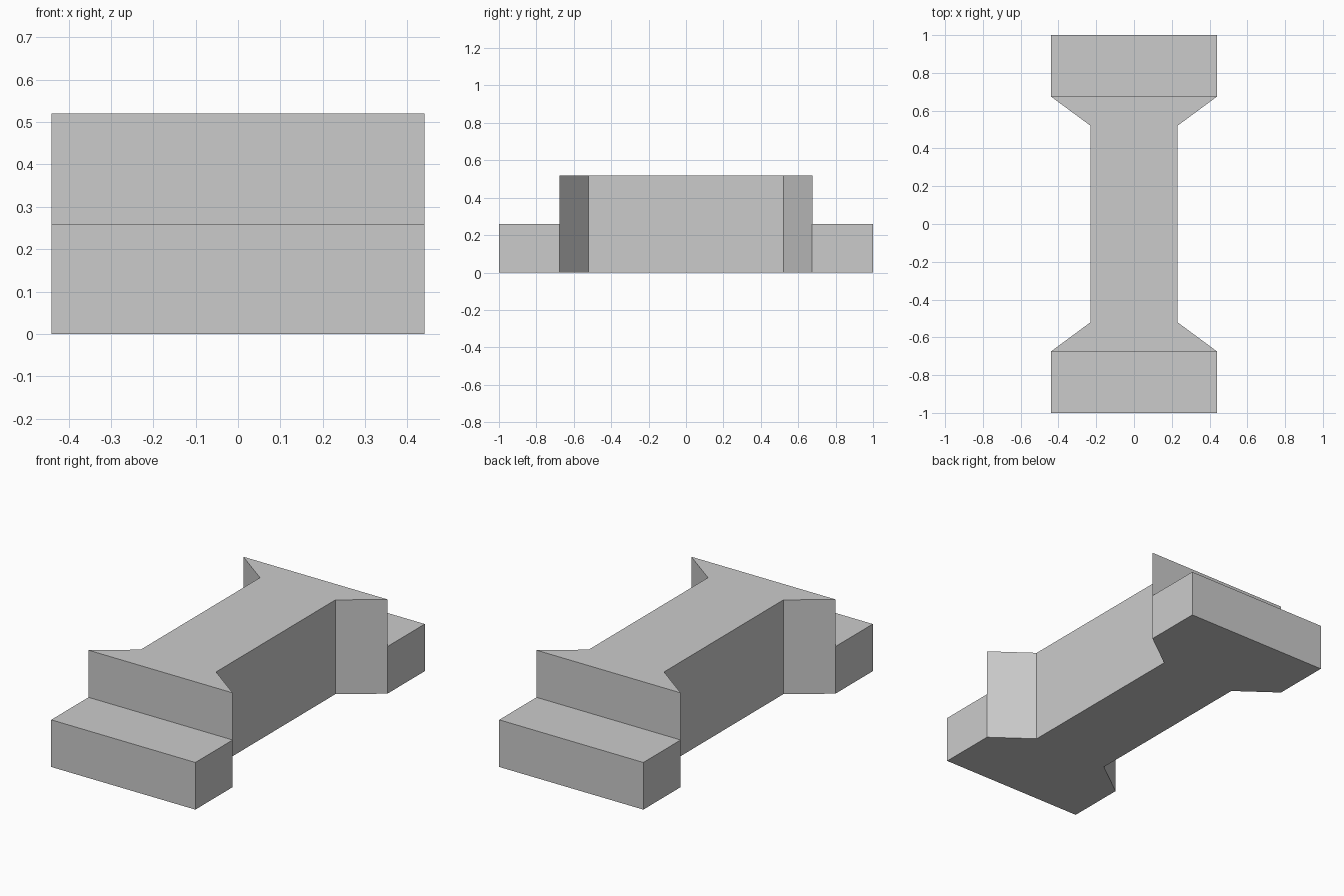
import bpy
import bmesh

cube = bpy.data.objects.get("Cube")
if cube:
    bpy.data.objects.remove(cube, do_unlink=True)

END_HALF, WAIST_HALF = 0.44, 0.23   # half widths in x
STEP_Y, WAIST_Y = 0.675, 0.52       # step edge and start of the waist
STEP_H, BODY_H = 0.26, 0.52

# Plain grey material
grey = bpy.data.materials.new("plain grey")
grey.use_nodes = True
colour = (0.6, 0.6, 0.6, 1)
grey.diffuse_color = colour
grey.node_tree.nodes["Principled BSDF"].inputs["Base Color"].default_value = colour

bm = bmesh.new()


def raise_faces(faces, height):
    """Extrude faces straight up and return the new top faces."""
    result = bmesh.ops.extrude_face_region(bm, geom=faces)["geom"]
    verts = [g for g in result if isinstance(g, bmesh.types.BMVert)]
    bmesh.ops.translate(bm, verts=verts, vec=(0, 0, height))
    return [g for g in result if isinstance(g, bmesh.types.BMFace)]


# Footprint: a row of cross-lines from front to back, bridged with faces
stations = [(END_HALF, 1), (END_HALF, STEP_Y), (WAIST_HALF, WAIST_Y)]
rows = [(w, -y) for w, y in stations] + [(w, y) for w, y in reversed(stations)]
lines = [(bm.verts.new((-w, y, 0)), bm.verts.new((w, y, 0))) for w, y in rows]
base = [bm.faces.new((a[0], a[1], b[1], b[0])) for a, b in zip(lines, lines[1:])]
bottom = [f.copy() for f in base]

# Low slab over the whole footprint, then the taller body between the steps
top = raise_faces(base, STEP_H)
body = [f for f in top if abs(f.calc_center_median().y) < STEP_Y]
raise_faces(body, BODY_H - STEP_H)
old_base = [f for f in base if f.is_valid and f not in top]
bmesh.ops.delete(bm, geom=old_base, context="FACES_ONLY")

# Weld and clean the flat surfaces
bmesh.ops.remove_doubles(bm, verts=bm.verts[:], dist=0.0001)
bmesh.ops.dissolve_limit(bm, angle_limit=0.01, verts=bm.verts[:], edges=bm.edges[:])
bmesh.ops.recalc_face_normals(bm, faces=bm.faces[:])

mesh = bpy.data.meshes.new("stepped_waisted_block")
bm.to_mesh(mesh)
bm.free()
mesh.materials.append(grey)
block = bpy.data.objects.new("stepped_waisted_block", mesh)
bpy.context.collection.objects.link(block)
